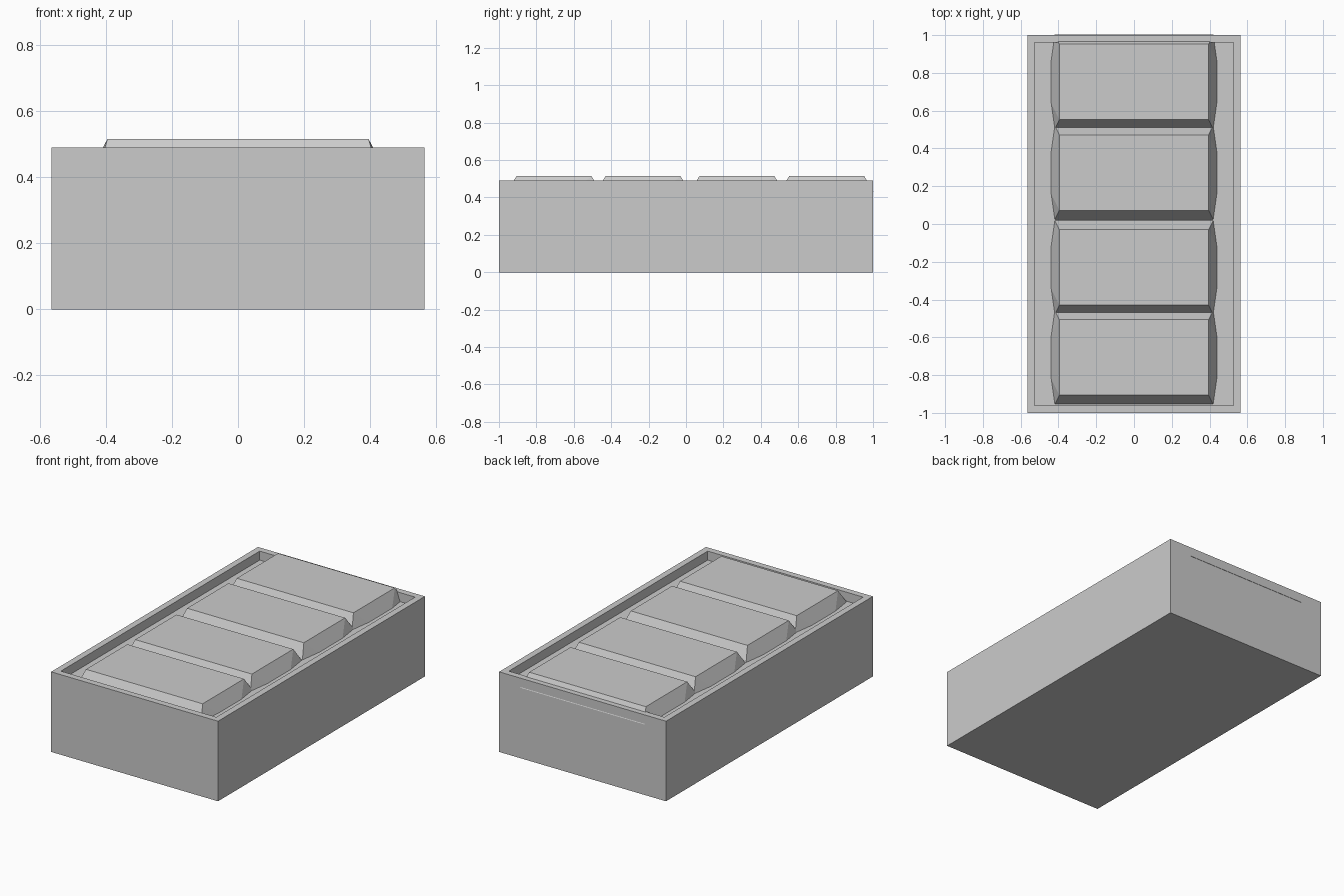
import bpy
import bmesh

default = bpy.data.objects.get("Cube")
if default:
    bpy.data.objects.remove(default, do_unlink=True)

grey = bpy.data.materials.new("plain_grey")
grey.use_nodes = True
grey.diffuse_color = (0.6, 0.6, 0.6, 1)
grey.node_tree.nodes["Principled BSDF"].inputs["Base Color"].default_value = (0.6, 0.6, 0.6, 1)

HALF_X, HALF_Y, RIM_Z = 0.565, 1.0, 0.49
RIM, FLOOR_Z, TOP_Z = 0.055, 0.435, 0.515


def finish(name, bm):
    bmesh.ops.recalc_face_normals(bm, faces=bm.faces[:])
    mesh = bpy.data.meshes.new(name)
    bm.to_mesh(mesh)
    bm.free()
    mesh.materials.append(grey)
    obj = bpy.data.objects.new(name, mesh)
    bpy.context.collection.objects.link(obj)
    return obj


# Open box base with a shallow recess in its top
bm = bmesh.new()
bmesh.ops.create_cube(bm, size=1)
for v in bm.verts:
    v.co.x *= 2 * HALF_X
    v.co.y *= 2 * HALF_Y
    v.co.z = (v.co.z + 0.5) * RIM_Z
top = max(bm.faces, key=lambda f: f.calc_center_median().z)
bmesh.ops.inset_region(bm, faces=[top], thickness=RIM)
for v in top.verts:
    new = v.co.copy()
    v.co = new
floor = bmesh.ops.extrude_discrete_faces(bm, faces=[top])["faces"][0]
for v in floor.verts:
    v.co.z = FLOOR_Z
finish("box_base", bm)


def cushion(name, centre_y):
    """Bevelled slab whose long sides bulge outward at the foot."""
    top_x, top_y = 0.395, 0.2
    foot_x, foot_y = 0.42, 0.25
    bulge_x, bulge_y = 0.44, 0.11
    foot_z = FLOOR_Z - 0.003
    bm = bmesh.new()

    def vert(x, y, z):
        return bm.verts.new((x, centre_y + y, z))

    upper, lower = {}, {}
    for sx in (-1, 1):
        upper[sx] = [vert(sx * top_x, y, TOP_Z) for y in (-top_y, top_y)]
        lower[sx] = [vert(sx * x, y, foot_z) for x, y in (
            (foot_x, -foot_y), (bulge_x, -bulge_y),
            (bulge_x, bulge_y), (foot_x, foot_y))]
        # Flat middle of the side and a triangle at each end
        u, w = upper[sx], lower[sx]
        bm.faces.new((u[0], u[1], w[2], w[1]))
        bm.faces.new((u[0], w[1], w[0]))
        bm.faces.new((u[1], w[3], w[2]))
    # Top, sloped ends and underside
    bm.faces.new(upper[-1] + upper[1][::-1])
    for end in (0, -1):
        bm.faces.new((upper[-1][end], upper[1][end], lower[1][end], lower[-1][end]))
    bm.faces.new(lower[-1] + lower[1][::-1])
    finish(name, bm)


# Row of four cushions meeting in V-shaped grooves
for i, y in enumerate((-0.706, -0.23, 0.272, 0.752)):
    cushion(f"cushion_{i + 1}", y)
